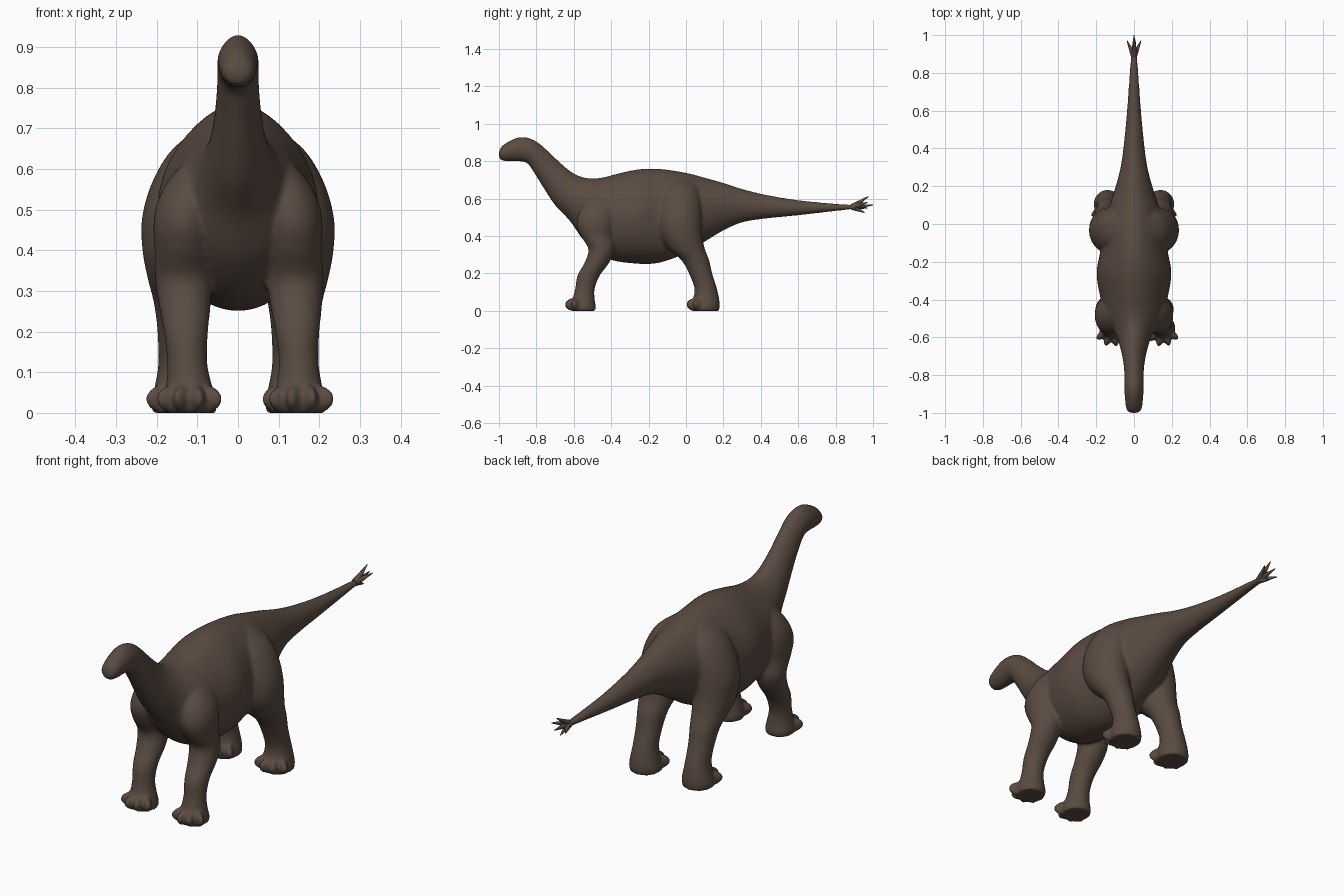
import bpy, bmesh
from math import sin, cos, pi, radians
from mathutils import Vector, Matrix

cube = bpy.data.objects.get("Cube")
if cube:
    bpy.data.objects.remove(cube, do_unlink=True)

skin = bpy.data.materials.new("brown skin")
skin.use_nodes = True
colour = (0.1, 0.07, 0.053, 1)
skin.diffuse_color = colour
bsdf = next(n for n in skin.node_tree.nodes if n.type == 'BSDF_PRINCIPLED')
bsdf.inputs["Base Color"].default_value = colour
bsdf.inputs["Roughness"].default_value = 0.7

SIDES = 40


def finish(name, bm):
    """Turn a bmesh into a smooth shaded object."""
    bmesh.ops.recalc_face_normals(bm, faces=bm.faces)
    mesh = bpy.data.meshes.new(name)
    bm.to_mesh(mesh)
    bm.free()
    mesh.materials.append(skin)
    obj = bpy.data.objects.new(name, mesh)
    bpy.context.collection.objects.link(obj)
    bpy.ops.object.select_all(action='DESELECT')
    obj.select_set(True)
    bpy.context.view_layer.objects.active = obj
    bpy.ops.object.shade_smooth_by_angle(angle=radians(50))
    return obj


def refine(rows, steps=5):
    """Pass a smooth curve through the rows of section values."""
    rows = [Vector(r) for r in rows]
    padded = [rows[0]] + rows + [rows[-1]]
    result = []
    for a, b, c, d in zip(padded, padded[1:], padded[2:], padded[3:]):
        for i in range(steps):
            t = i / steps
            result.append(b + (c - a) * (t / 2)
                          + (a * 2 - b * 5 + c * 4 - d) * (t * t / 2)
                          + (b * 3 - a - c * 3 + d) * (t ** 3 / 2))
    return result + [rows[-1]]


def loft(bm, rings):
    """Skin a list of closed point rings."""
    loops = [[bm.verts.new(p) for p in ring] for ring in rings]
    for low, high in zip(loops, loops[1:]):
        for i in range(SIDES):
            j = (i + 1) % SIDES
            bm.faces.new((low[i], low[j], high[j], high[i]))
    bm.faces.new(loops[0])
    bm.faces.new(loops[-1])


def body_ring(row):
    """Upright or tilted section, narrower towards the spine."""
    top_y, top_z, low_y, low_z, width = row
    top, low = Vector((0, top_y, top_z)), Vector((0, low_y, low_z))
    ring = []
    for i in range(SIDES):
        a = 2 * pi * i / SIDES
        p = (top + low) / 2 + (top - low) / 2 * sin(a)
        p.x = width * cos(a) * (1 - 0.2 * max(0, sin(a)) ** 2)
        ring.append(p)
    return ring


def leg_ring(row, side, lean):
    """Level section of a leg; lean moves the lower leg sideways."""
    x, y, z, rx, ry = row
    x = side * x + lean * max(0, 0.4 - z)
    return [Vector((x + rx * cos(2 * pi * i / SIDES),
                    y + ry * sin(2 * pi * i / SIDES), z)) for i in range(SIDES)]


def ellipsoid(bm, centre, size, turn):
    matrix = (Matrix.Translation(centre) @ Matrix.Rotation(turn, 4, 'Z')
              @ Matrix.Diagonal((*size, 1)))
    bmesh.ops.create_uvsphere(bm, u_segments=20, v_segments=12, radius=1, matrix=matrix)


# Head, neck, trunk and tail: top y, top z, bottom y, bottom z, half width
body_rows = [
    (-1, .85, -1, .825, .015), (-.985, .88, -.988, .806, .037),
    (-.94, .91, -.95, .8, .046), (-.88, .93, -.9, .8, .05),
    (-.81, .912, -.85, .79, .051), (-.74, .857, -.81, .735, .052),
    (-.67, .79, -.76, .655, .059), (-.6, .735, -.7, .565, .073),
    (-.53, .71, -.62, .48, .1), (-.45, .712, -.54, .37, .15),
    (-.36, .735, -.42, .28, .178), (-.25, .757, -.27, .253, .198),
    (-.14, .759, -.14, .258, .178), (0, .738, 0, .31, .165),
    (.1, .712, .1, .37, .13), (.2, .684, .2, .43, .097),
    (.3, .652, .3, .473, .071), (.42, .622, .42, .493, .054),
    (.6, .592, .6, .511, .037), (.8, .573, .8, .534, .023),
    (.93, .565, .93, .548, .015)]

# Legs from top to sole: x, y, z, half width, half depth
front_rows = [
    (.085, -.46, .63, .03, .04), (.105, -.465, .58, .06, .08),
    (.125, -.475, .52, .073, .1), (.133, -.482, .46, .075, .102),
    (.135, -.475, .4, .07, .087), (.137, -.452, .33, .07, .07),
    (.137, -.475, .26, .063, .066), (.137, -.52, .19, .053, .06),
    (.137, -.54, .12, .049, .052), (.135, -.548, .06, .058, .06),
    (.135, -.55, .025, .066, .068), (.135, -.55, 0, .063, .066)]
hind_rows = [
    (.05, -.04, .71, .03, .06), (.085, -.035, .65, .075, .1),
    (.115, -.035, .57, .095, .116), (.134, -.035, .48, .102, .118),
    (.14, -.025, .4, .095, .112), (.14, .005, .33, .082, .096),
    (.14, .05, .27, .067, .074), (.14, .078, .2, .058, .062),
    (.14, .105, .12, .056, .06), (.14, .108, .06, .066, .07),
    (.14, .105, .025, .073, .075), (.14, .103, 0, .07, .073)]

bm = bmesh.new()
loft(bm, [body_ring(r) for r in refine(body_rows)])
for rows, lean, reach in ((front_rows, .045, .046), (hind_rows, 0, .05)):
    for side in (1, -1):
        loft(bm, [leg_ring(r, side, lean) for r in refine(rows)])
        # Fan of rounded toes
        foot_x = side * rows[-1][0] + lean * 0.4
        foot_y = rows[-1][1]
        for step in range(4):
            turn = radians(-48 + step * 34) * side
            centre = (foot_x + reach * sin(turn), foot_y - reach * cos(turn), .034)
            ellipsoid(bm, centre, (.021, .056, .036), turn)
body = finish("body_and_legs", bm)

# Weld trunk, legs and toes into one soft skin
weld = body.modifiers.new("weld", 'REMESH')
weld.mode = 'VOXEL'
weld.voxel_size = 0.007
weld.use_smooth_shade = True
soften = body.modifiers.new("soften", 'SMOOTH')
soften.factor = 0.5
soften.iterations = 7

# Spikes at the end of the tail
root = Vector((0, .89, .556))
tips = [(0, 1, .566), (.037, .97, .58), (-.037, .97, .55),
        (.006, .975, .612), (0, .955, .525)]
bm = bmesh.new()
for tip in tips:
    axis = Vector(tip) - root
    matrix = (Matrix.Translation(root + axis / 2)
              @ axis.to_track_quat('Z', 'Y').to_matrix().to_4x4())
    bmesh.ops.create_cone(bm, cap_ends=True, segments=12, radius1=.017,
                          radius2=.002, depth=axis.length, matrix=matrix)
finish("tail_spikes", bm)
